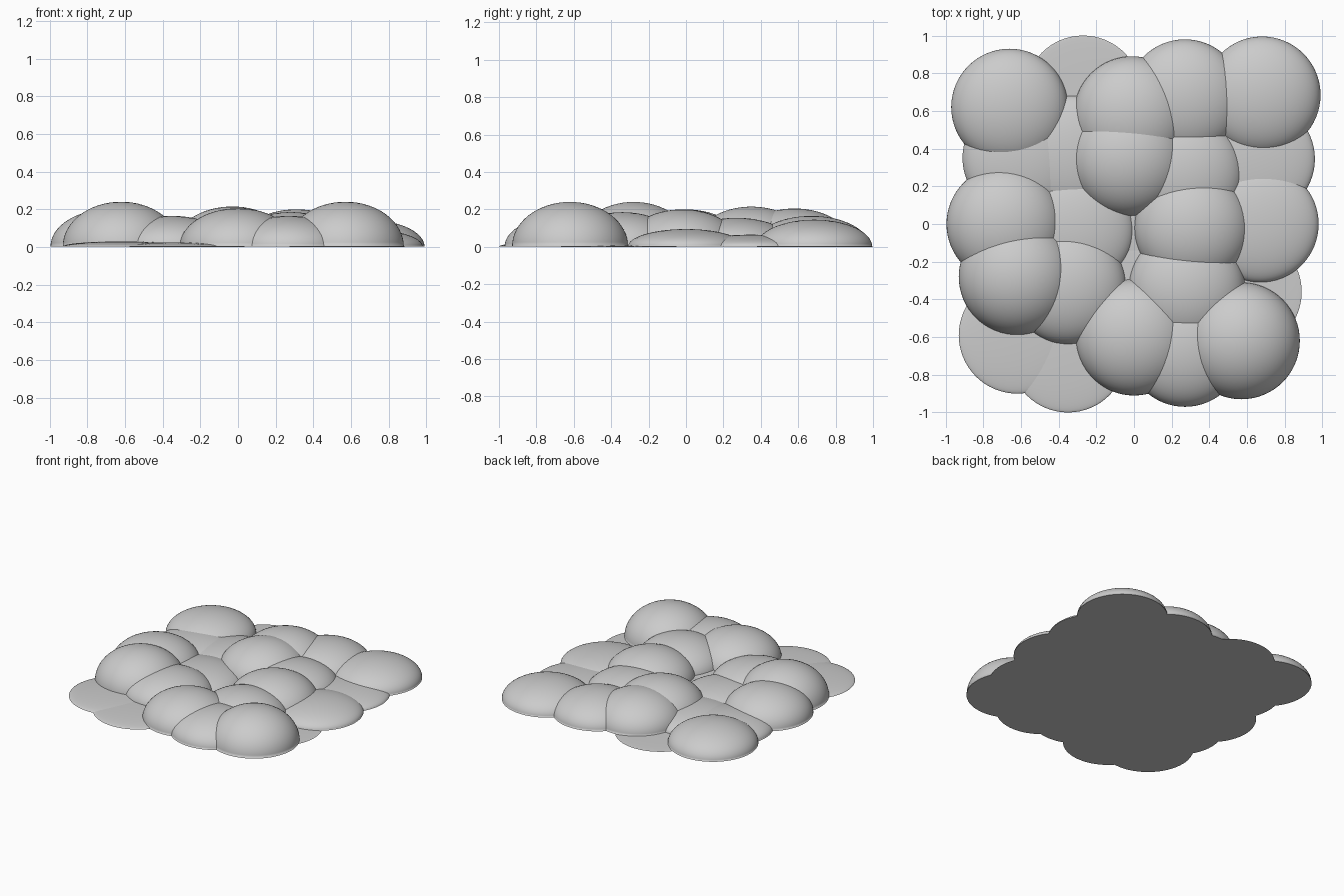
import bpy, bmesh
from mathutils import Matrix

if "Cube" in bpy.data.objects:
    bpy.data.objects.remove(bpy.data.objects["Cube"])

R = 0.31  # shared plan radius of every dome

# five rows of five jittered domes: x, y, height
ROWS = {
    "back": [(-.66, .62, .157), (-.27, .69, .008), (-.01, .58, .205), (.27, .67, .165), (.68, .685, .145)],
    "mid_back": [(-.60, .35, .105), (-.33, .37, .10), (-.03, .35, .215), (.27, .27, .155), (.65, .345, .065)],
    "middle": [(-.685, 0, .20), (-.31, -.03, .11), (0, .02, .03), (.31, -.02, .20), (.67, 0, .095)],
    "mid_front": [(-.62, -.28, .24), (-.35, -.33, .165), (0, -.30, .03), (.28, -.34, .185), (.58, -.36, .008)],
    "front": [(-.62, -.59, .03), (-.35, -.69, .025), (0, -.60, .205), (.27, -.66, .165), (.57, -.62, .24)],
}


def dome(name, x, y, h):
    """Half ellipsoid with a flat closed base."""
    bm = bmesh.new()
    bmesh.ops.create_uvsphere(bm, u_segments=64, v_segments=32, radius=1)
    geom = bm.verts[:] + bm.edges[:] + bm.faces[:]
    cut = bmesh.ops.bisect_plane(bm, geom=geom, plane_co=(0, 0, 0),
                                 plane_no=(0, 0, 1), clear_inner=True)
    rim = [e for e in bm.edges if e.is_boundary]
    bmesh.ops.contextual_create(bm, geom=rim)
    # thin pads lie on the ground, the fuller domes sit a hair above
    base = 0 if h < .01 else .002
    bmesh.ops.transform(bm, verts=bm.verts, matrix=Matrix.Translation((x, y, base))
                        @ Matrix.Diagonal((R, R, h - base, 1)))
    bmesh.ops.recalc_face_normals(bm, faces=bm.faces)
    # smooth top, crisp base rim
    for f in bm.faces:
        f.smooth = len(f.verts) < 5
    for e in bm.edges:
        e.smooth = all(len(f.verts) < 5 for f in e.link_faces)
    me = bpy.data.meshes.new(name)
    bm.to_mesh(me)
    bm.free()
    bpy.context.collection.objects.link(bpy.data.objects.new(name, me))


for row, items in ROWS.items():
    for i, (x, y, h) in enumerate(items, 1):
        dome(f"{row}_dome_{i}", x, y, h)
